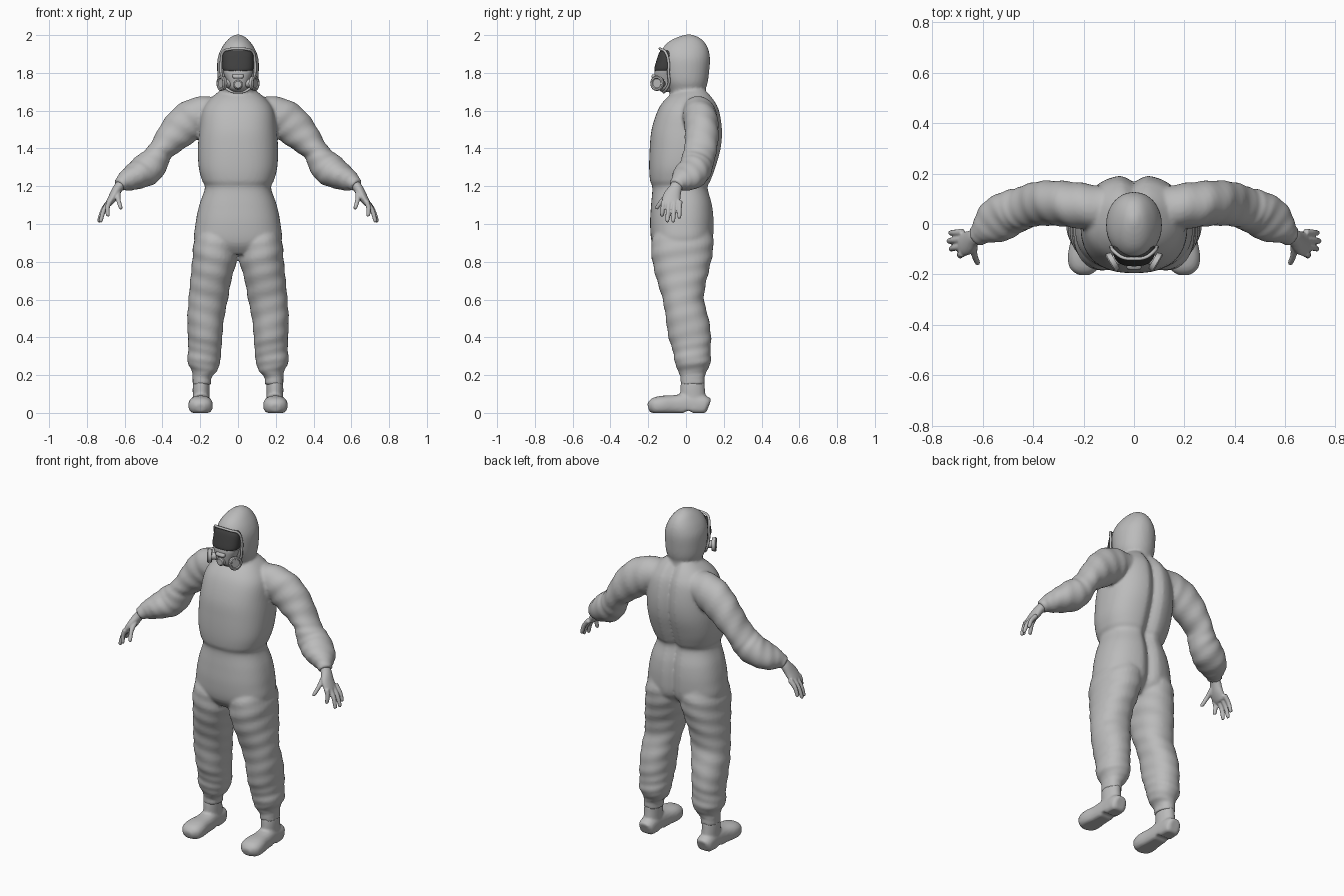
import bpy, bmesh, math
from mathutils import Vector

cube = bpy.data.objects.get("Cube")
if cube:
    bpy.data.objects.remove(cube)


def material(name, value):
    m = bpy.data.materials.new(name)
    m.use_nodes = True
    colour = (value, value, value, 1)
    m.diffuse_color = colour
    bsdf = next(n for n in m.node_tree.nodes if n.type == 'BSDF_PRINCIPLED')
    bsdf.inputs["Base Color"].default_value = colour
    bsdf.inputs["Roughness"].default_value = 0.7
    return m


GREY = material("suit grey", 0.5)
DARK = material("visor dark grey", 0.05)


def spline(rows, steps=5):
    """Smooth curve through rows of equal length."""
    rows = [Vector(r) for r in rows]
    out = []
    for i in range(len(rows) - 1):
        a, b = rows[max(i - 1, 0)], rows[i]
        c, d = rows[i + 1], rows[min(i + 2, len(rows) - 1)]
        for k in range(steps):
            t = k / steps
            out.append(b + (c - a) * (t / 2) + (a * 2 - b * 5 + c * 4 - d) * (t * t / 2)
                       + (b * 3 - a - c * 3 + d) * (t ** 3 / 2))
    return out + [rows[-1]]


def loft(bm, rows, ref=None, side=1, power=2.0, fold=0.0, rule=None, sides=32):
    """Skin rings (x, y, z, ra, rb); rings are level unless ref gives the ra direction."""
    rows = spline(rows)
    rings = []
    for i, row in enumerate(rows):
        c = Vector(row[:3])
        u, v = Vector((1, 0, 0)), Vector((0, 1, 0))
        if ref:
            t = (Vector(rows[min(i + 1, len(rows) - 1)][:3])
                 - Vector(rows[max(i - 1, 0)][:3])).normalized()
            u = Vector(ref)
            u = (u - t * u.dot(t)).normalized()
            v = t.cross(u)
        ring = []
        for k in range(sides):
            a = 2 * math.pi * k / sides
            ca, sa = math.cos(a), math.sin(a)
            f = 1 + fold * math.sin(2 * a + i * 0.9) * math.sin(i * 0.55)
            p = (c + u * (row[3] * f * math.copysign(abs(ca) ** (2 / power), ca))
                 + v * (row[4] * f * math.copysign(abs(sa) ** (2 / power), sa)))
            if rule:
                rule(p)
            p.x *= side
            ring.append(bm.verts.new(p))
        rings.append(ring)
    for lo, hi in zip(rings, rings[1:]):
        for k in range(sides):
            n = (k + 1) % sides
            bm.faces.new((lo[k], lo[n], hi[n], hi[k]))
    bm.faces.new(rings[0])
    bm.faces.new(rings[-1])


def level(*rows):
    """Rings from (z, x min, x max, y min, y max)."""
    return [((a + b) / 2, (c + d) / 2, z, (b - a) / 2, (d - c) / 2) for z, a, b, c, d in rows]


def finish(name, bm, mat, voxel=0, smooth=3):
    bmesh.ops.recalc_face_normals(bm, faces=bm.faces)
    for f in bm.faces:
        f.smooth = True
    me = bpy.data.meshes.new(name)
    bm.to_mesh(me)
    bm.free()
    me.materials.append(mat)
    ob = bpy.data.objects.new(name, me)
    bpy.context.collection.objects.link(ob)
    if voxel:
        r = ob.modifiers.new("blend", 'REMESH')
        r.mode, r.voxel_size, r.use_smooth_shade = 'VOXEL', voxel, True
        s = ob.modifiers.new("soften", 'SMOOTH')
        s.factor, s.iterations = 0.5, smooth
    return ob


# Suit: torso, hood, sleeves and trouser legs blended into one skin
def back_groove(p):
    if p.y > 0.05:
        p.y -= 0.03 * math.exp(-(p.x / 0.03) ** 2)


suit = bmesh.new()
torso = [(z, -w, w, f, b) for z, w, f, b in (
    (.84, .12, -.14, .09), (.9, .225, -.18, .14), (1.0, .225, -.19, .15),
    (1.1, .205, -.185, .142), (1.19, .175, -.178, .12), (1.23, .19, -.19, .135),
    (1.3, .208, -.195, .16), (1.4, .212, -.192, .188), (1.5, .205, -.182, .195),
    (1.6, .19, -.15, .18), (1.66, .15, -.11, .15), (1.71, .09, -.05, .11))]
loft(suit, level(*torso), power=2.4, rule=back_groove, sides=64)
hood = [(z, -w, w, f, b) for z, w, f, b in (
    (1.66, .09, -.07, .11), (1.71, .092, -.095, .105), (1.75, .105, -.115, .115),
    (1.8, .11, -.128, .122), (1.87, .109, -.135, .127), (1.92, .093, -.128, .12),
    (1.96, .068, -.098, .1), (1.987, .042, -.05, .07), (2.003, .012, 0, .03))]
loft(suit, level(*hood), power=2.1)
leg = level(
    (1.0, 0, .2, -.15, .13), (.9, -.005, .235, -.182, .145), (.8, .006, .245, -.175, .13),
    (.7, .037, .252, -.155, .11), (.6, .055, .26, -.125, .097), (.5, .072, .27, -.105, .118),
    (.4, .083, .266, -.092, .132), (.33, .09, .262, -.072, .132), (.27, .095, .267, -.06, .132),
    (.22, .11, .245, -.04, .108), (.19, .14, .24, -.03, .1), (.15, .143, .24, -.03, .1))
arm = [(.08, .06, 1.6, .075, .075), (.19, .07, 1.578, .09, .098), (.27, .08, 1.535, .092, .102),
       (.345, .083, 1.463, .088, .09), (.41, .075, 1.387, .085, .068),
       (.445, .06, 1.33, .088, .078), (.49, .045, 1.285, .09, .086),
       (.55, .01, 1.25, .088, .072), (.595, -.025, 1.228, .062, .054),
       (.612, -.04, 1.218, .046, .04), (.628, -.052, 1.203, .042, .036)]
for s in (1, -1):
    loft(suit, leg, side=s, power=2.2, fold=.04)
    loft(suit, arm, ref=(0, 1, 0), side=s, fold=.05)
finish("protective_suit", suit, GREY, voxel=.009)

# Hands: palm and five fingers each
tips = ((.62, -.16, 1.08), (.69, -.128, 1.04), (.73, -.1, 1.01), (.74, -.068, 1.01), (.732, -.036, 1.03))
for s, label in ((1, "left"), (-1, "right")):
    bm = bmesh.new()
    loft(bm, [(.61, -.045, 1.22, .03, .026), (.635, -.055, 1.19, .034, .026),
              (.66, -.075, 1.145, .047, .024), (.683, -.08, 1.11, .046, .018),
              (.69, -.08, 1.1, .036, .012)], ref=(0, 1, 0), side=s)
    for i, tip in enumerate(tips):
        tip = Vector(tip)
        base = Vector((.635, -.085, 1.165)) if i == 0 else Vector((.68, -.145 + i * .028, 1.12))
        mid = base.lerp(tip, .5) + Vector((.006, 0, .006))
        loft(bm, [(*base, .015, .015), (*mid, .0125, .0125),
                  (*base.lerp(tip, .92), .0105, .0105), (*tip, .005, .005)],
             ref=(0, 1, 0), side=s, sides=12)
    finish(label + "_hand", bm, GREY, voxel=.005, smooth=2)


# Boots: shaft, rounded foot, raised arch in front of the heel
def sole(p):
    p.z = max(p.z, .012 if -.005 < p.y < .03 else 0)


for s, label in ((1, "left"), (-1, "right")):
    bm = bmesh.new()
    loft(bm, level((.02, .145, .245, -.02, .11), (.08, .15, .24, -.03, .105),
                   (.13, .15, .24, -.03, .1), (.165, .15, .238, -.027, .098)), side=s)
    loft(bm, [(.195, .12, .035, .03, .035), (.195, .1, .04, .048, .05), (.195, .02, .045, .05, .06),
              (.196, -.06, .042, .055, .052), (.198, -.13, .04, .065, .05),
              (.198, -.175, .034, .056, .042), (.198, -.2, .028, .025, .02)],
         ref=(1, 0, 0), side=s, power=2.4, rule=sole)
    finish(label + "_boot", bm, GREY, voxel=.008, smooth=2)

# Visor: dark rounded window set in the hood opening
bm = bmesh.new()
loft(bm, level((1.808, -.07, .07, -.163, -.05), (1.82, -.081, .081, -.168, -.05),
               (1.86, -.083, .083, -.158, -.04), (1.9, -.08, .08, -.145, -.04),
               (1.918, -.066, .066, -.134, -.04)), power=2.5, sides=48)
finish("visor", bm, DARK)

# Breathing mask under the visor
bm = bmesh.new()
loft(bm, level((1.7, -.03, .03, -.13, -.05), (1.72, -.05, .05, -.155, -.05),
               (1.76, -.062, .062, -.165, -.05), (1.795, -.075, .075, -.168, -.05),
               (1.812, -.08, .08, -.166, -.05)), power=2.3)
finish("face_mask", bm, GREY)


def cylinder(name, points, radii):
    bm = bmesh.new()
    axis = Vector(points[-1]) - Vector(points[0])
    u = axis.orthogonal().normalized()
    v = axis.normalized().cross(u)
    rings = []
    for p, r in zip(points, radii):
        rings.append([bm.verts.new(Vector(p) + (u * math.cos(k * math.pi / 12)
                      + v * math.sin(k * math.pi / 12)) * r) for k in range(24)])
    for lo, hi in zip(rings, rings[1:]):
        for k in range(24):
            n = (k + 1) % 24
            bm.faces.new((lo[k], lo[n], hi[n], hi[k]))
    bm.faces.new(rings[0])
    bm.faces.new(rings[-1])
    ob = finish(name, bm, GREY)
    bpy.ops.object.select_all(action='DESELECT')
    ob.select_set(True)
    bpy.context.view_layer.objects.active = ob
    bpy.ops.object.shade_smooth_by_angle(angle=math.radians(35))


# Side filters, exhale valve and nose clip
for s, label in ((1, "left"), (-1, "right")):
    centre, out = Vector((s * .085, -.15, 1.745)), Vector((s * .86, -.5, 0))
    cylinder(label + "_filter", [centre + out * d for d in (-.05, -.012, -.012, .008, .013, .013, .008)],
             (.022, .022, .036, .041, .036, .028, .024))
cylinder("exhale_valve", [(0, -.14, 1.738), (0, -.172, 1.738), (0, -.177, 1.738)], (.026, .024, .018))
bm = bmesh.new()
loft(bm, level((1.77, -.024, .024, -.178, -.14), (1.78, -.03, .03, -.183, -.14),
               (1.792, -.028, .028, -.178, -.14)), power=4)
finish("nose_clip", bm, GREY)

# Hood rim: elastic edge around the face opening
curve = bpy.data.curves.new("hood_rim", 'CURVE')
curve.dimensions, curve.bevel_depth, curve.bevel_resolution = '3D', .007, 3
half = [(.045, -.133, 1.925), (.078, -.11, 1.912), (.09, -.093, 1.86), (.09, -.093, 1.8),
        (.078, -.09, 1.745), (.045, -.11, 1.706)]
path = [(0, -.138, 1.928)] + half + [(0, -.118, 1.698)] + [(-x, y, z) for x, y, z in reversed(half)]
line = curve.splines.new('BEZIER')
line.bezier_points.add(len(path) - 1)
for point, co in zip(line.bezier_points, path):
    point.co = co
    point.handle_left_type = point.handle_right_type = 'AUTO'
line.use_cyclic_u = True
curve.materials.append(GREY)
rim = bpy.data.objects.new("hood_rim", curve)
bpy.context.collection.objects.link(rim)
